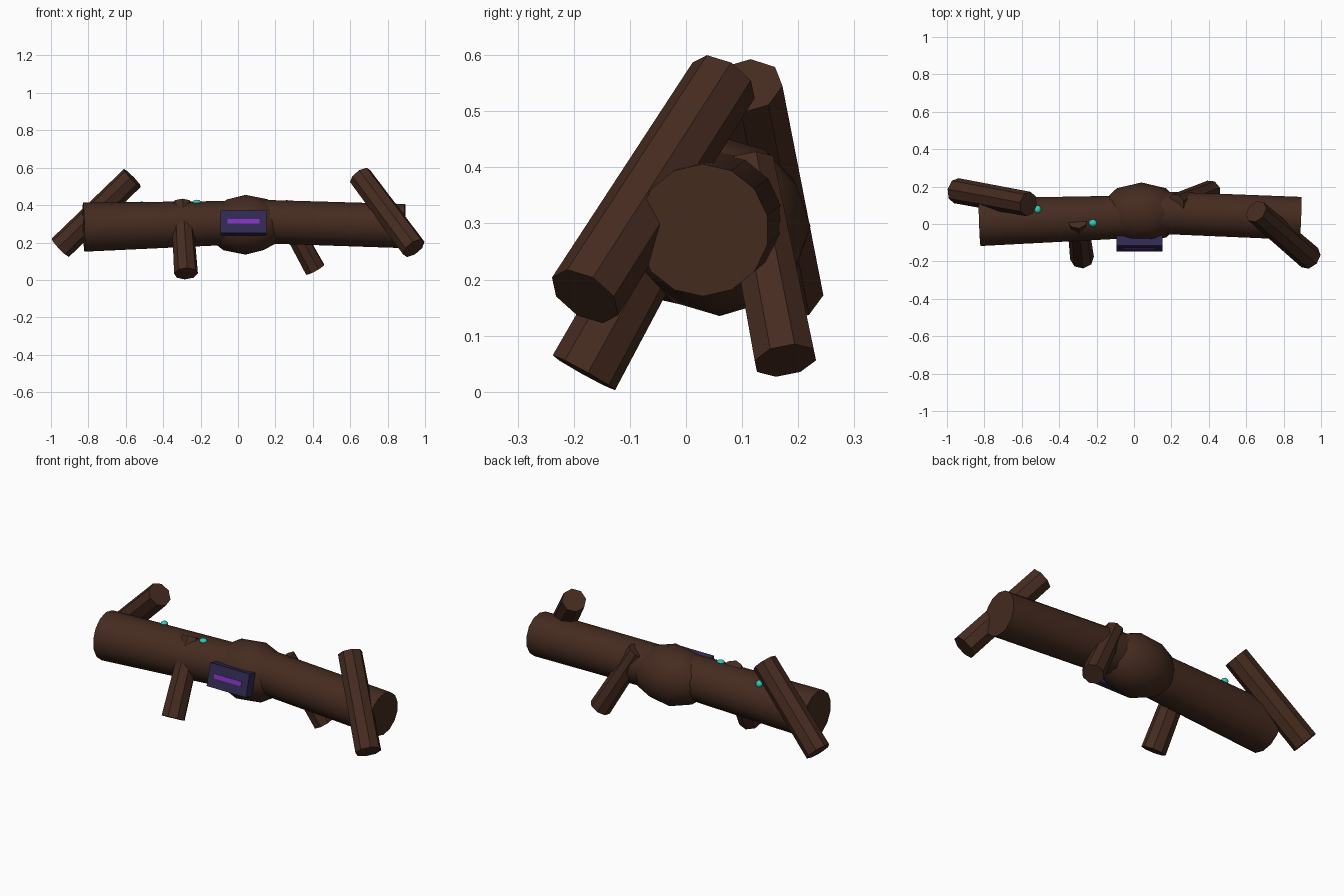
import bpy, math
from mathutils import Vector

if "Cube" in bpy.data.objects:
    bpy.data.objects.remove(bpy.data.objects["Cube"])


def material(name, rgb):
    m = bpy.data.materials.new(name)
    m.diffuse_color = (*rgb, 1)
    m.use_nodes = True
    m.node_tree.nodes["Principled BSDF"].inputs["Base Color"].default_value = m.diffuse_color
    return m


BARK = material("bark", (0.06, 0.024, 0.014))
PLATE = material("plate", (0.03, 0.024, 0.085))
GLOW = material("purple_glow", (0.22, 0.03, 0.5))
TEAL = material("teal", (0.03, 0.6, 0.5))


def finish(name, mat, smooth=None):
    o = bpy.context.object
    o.name = name
    o.data.materials.append(mat)
    if smooth:
        bpy.ops.object.shade_smooth_by_angle(angle=math.radians(smooth))
    return o


def rod(name, a, b, r1, r2, sides, smooth=None):
    """Tapered prism running from point a to point b."""
    a, b = Vector(a), Vector(b)
    d = b - a
    bpy.ops.mesh.primitive_cone_add(
        vertices=sides, radius1=r1, radius2=r2, depth=d.length,
        location=(a + b) / 2, rotation=d.to_track_quat('Z', 'Y').to_euler())
    return finish(name, BARK, smooth)


def blob(name, loc, scale, mat, sub):
    bpy.ops.mesh.primitive_ico_sphere_add(subdivisions=sub, radius=1, location=loc)
    bpy.context.object.scale = scale
    bpy.ops.object.transform_apply(location=False, rotation=False, scale=True)
    return finish(name, mat, 60)


def box(name, loc, size, tilt, mat):
    bpy.ops.mesh.primitive_cube_add(size=1, location=loc, rotation=(tilt, 0, 0))
    bpy.context.object.scale = size
    return finish(name, mat)


# Two trunk halves meeting in a swollen knot
knot = (0.04, 0.06, 0.295)
rod("trunk_left", (-0.825, 0.01, 0.282), (0.03, 0.04, 0.307), 0.131, 0.116, 14, 40)
rod("trunk_right", (0.03, 0.065, 0.315), (0.89, 0.03, 0.288), 0.116, 0.118, 14, 40)
blob("knot", knot, (0.225, 0.162, 0.16), BARK, 2)

# Branch stubs: two leaning across the ends, two short legs
rod("branch_left", (-0.95, 0.178, 0.172), (-0.565, 0.107, 0.545), 0.068, 0.066, 8)
rod("branch_right", (0.94, -0.18, 0.17), (0.653, 0.067, 0.555), 0.068, 0.064, 8)
rod("leg_front", (-0.278, -0.182, 0.034), (-0.302, 0.025, 0.407), 0.064, 0.056, 8)
rod("leg_back", (0.412, 0.177, 0.056), (0.222, 0.11, 0.402), 0.058, 0.052, 8)

# Tilted plate on the front of the knot, with a glowing slot
tilt = math.radians(-15)
n = Vector((0, -math.cos(tilt), -math.sin(tilt)))
c = Vector((0.03, -0.105, 0.305))
box("plate", c, (0.245, 0.055, 0.125), tilt, PLATE)
box("plate_slot", c + n * 0.028, (0.17, 0.006, 0.024), tilt, GLOW)

# Glowing nodules on top
blob("nodule_inner", (-0.22, 0.005, 0.415), (0.022, 0.02, 0.014), TEAL, 2)
blob("nodule_outer", (-0.515, 0.078, 0.4), (0.02, 0.022, 0.02), TEAL, 2)
